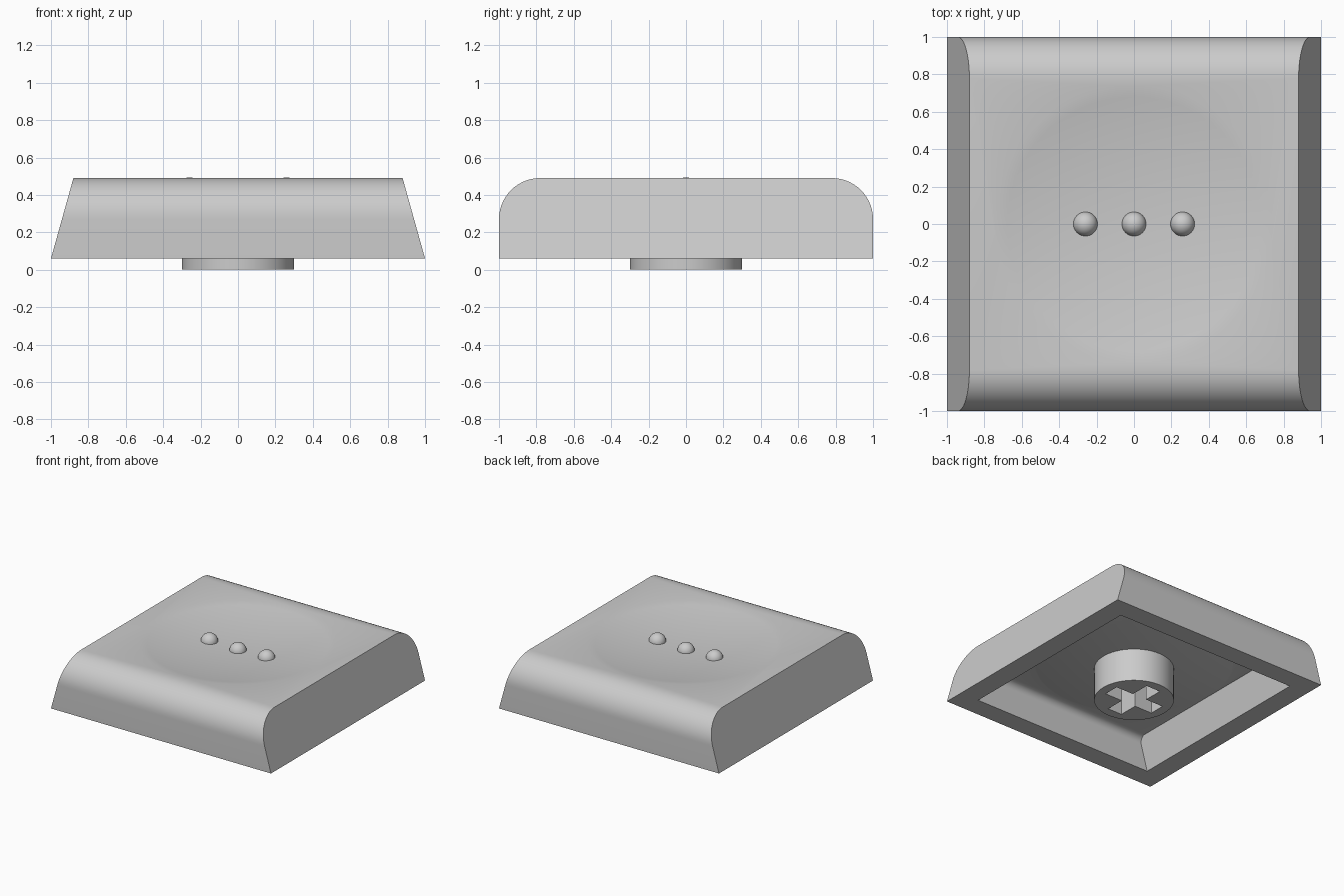
import bpy, bmesh, math

if "Cube" in bpy.data.objects:
    bpy.data.objects.remove(bpy.data.objects["Cube"])

BASE, TOP, WALL = 0.06, 0.49, 0.164
LEAN = 0.12 / (TOP - BASE)
DISH_R, DISH_D = 0.74, 0.065
SPHERE_R = (DISH_R ** 2 + DISH_D ** 2) / (2 * DISH_D)
SPHERE_Z = TOP - DISH_D + SPHERE_R

grey = bpy.data.materials.new("light_grey")
grey.use_nodes = True
colour = (0.6, 0.6, 0.6, 1)
grey.diffuse_color = colour
grey.node_tree.nodes["Principled BSDF"].inputs["Base Color"].default_value = colour


def finish(name, bm):
    bmesh.ops.recalc_face_normals(bm, faces=bm.faces)
    mesh = bpy.data.meshes.new(name)
    bm.to_mesh(mesh)
    bm.free()
    mesh.materials.append(grey)
    obj = bpy.data.objects.new(name, mesh)
    bpy.context.collection.objects.link(obj)
    return obj


def select(obj):
    bpy.ops.object.select_all(action='DESELECT')
    obj.select_set(True)
    bpy.context.view_layer.objects.active = obj


def cut(obj, cutter):
    mod = obj.modifiers.new("cut", 'BOOLEAN')
    mod.operation, mod.solver, mod.object = 'DIFFERENCE', 'EXACT', cutter
    select(obj)
    bpy.ops.object.modifier_apply(modifier=mod.name)
    bpy.data.objects.remove(cutter)


def smooth(obj, angle=25):
    select(obj)
    bpy.ops.object.shade_smooth_by_angle(angle=math.radians(angle))


def rounded_block(name, half_x, half_y, bottom, top, radius, steps=14):
    """Round-shouldered profile across y, stretched along x with leaning ends."""
    arc = [(half_y - radius + radius * math.cos(a), top - radius + radius * math.sin(a))
           for a in (math.pi / 2 * i / steps for i in range(steps + 1))]
    profile = [(half_y, bottom)] + arc
    profile += [(-y, z) for y, z in reversed(profile)]
    bm = bmesh.new()
    ends = [[bm.verts.new((s * (half_x - LEAN * (z - BASE)), y, z)) for y, z in profile]
            for s in (-1, 1)]
    for ring in ends:
        bm.faces.new(ring)
    n = len(profile)
    for i in range(n):
        j = (i + 1) % n
        bm.faces.new((ends[0][i], ends[0][j], ends[1][j], ends[1][i]))
    return finish(name, bm)


def sphere_cap(name, radius, reach, top, rings=14, sides=96):
    """Lower cap of the large dish sphere, closed with a flat lid."""
    bm = bmesh.new()
    pts = [(reach * i / rings, 0, SPHERE_Z - math.sqrt(radius ** 2 - (reach * i / rings) ** 2))
           for i in range(rings + 1)] + [(reach, 0, top), (0, 0, top)]
    verts = [bm.verts.new(p) for p in pts]
    edges = [bm.edges.new(pair) for pair in zip(verts, verts[1:])]
    bmesh.ops.spin(bm, geom=verts + edges, cent=(0, 0, 0), axis=(0, 0, 1),
                   angle=math.tau, steps=sides)
    bmesh.ops.remove_doubles(bm, verts=bm.verts, dist=0.0001)
    return finish(name, bm)


def box(name, sx, sy, low, high):
    bm = bmesh.new()
    bmesh.ops.create_cube(bm, size=1)
    for v in bm.verts:
        v.co = (v.co.x * sx, v.co.y * sy, low if v.co.z < 0 else high)
    return finish(name, bm)


# Outer shell with a shallow round dish in the top
shell = rounded_block("cap_shell", 1, 1, BASE, TOP, 0.22)
cut(shell, sphere_cap("dish_cutter", SPHERE_R, 0.95, 0.9))

# Hollow underside, its ceiling following the dish at even thickness
hollow = rounded_block("hollow_cutter", 1 - WALL * 1.03, 1 - WALL, BASE - 0.1, TOP - WALL, 0.06)
cut(hollow, sphere_cap("ceiling_bulge", SPHERE_R + WALL, 1.3, 0.9))
cut(shell, hollow)
smooth(shell, 20)

# Central mounting post with a cross-shaped socket
bm = bmesh.new()
bmesh.ops.create_cone(bm, cap_ends=True, segments=64, radius1=0.3, radius2=0.3, depth=0.3)
bmesh.ops.translate(bm, verts=bm.verts, vec=(0, 0, 0.15))
post = finish("mounting_post", bm)
for sx, sy in ((0.45, 0.13), (0.13, 0.45)):
    cut(post, box("socket_cutter", sx, sy, -0.1, 0.26))
smooth(post)

# Row of three raised dots in the dish
for label, x in (("left", 0.26), ("middle", 0), ("right", -0.26)):
    bm = bmesh.new()
    bmesh.ops.create_uvsphere(bm, u_segments=32, v_segments=16, radius=0.065)
    z = SPHERE_Z - math.sqrt(SPHERE_R ** 2 - x ** 2)
    bmesh.ops.translate(bm, verts=bm.verts, vec=(x, 0, z - 0.004))
    smooth(finish("raised_dot_" + label, bm), 40)
